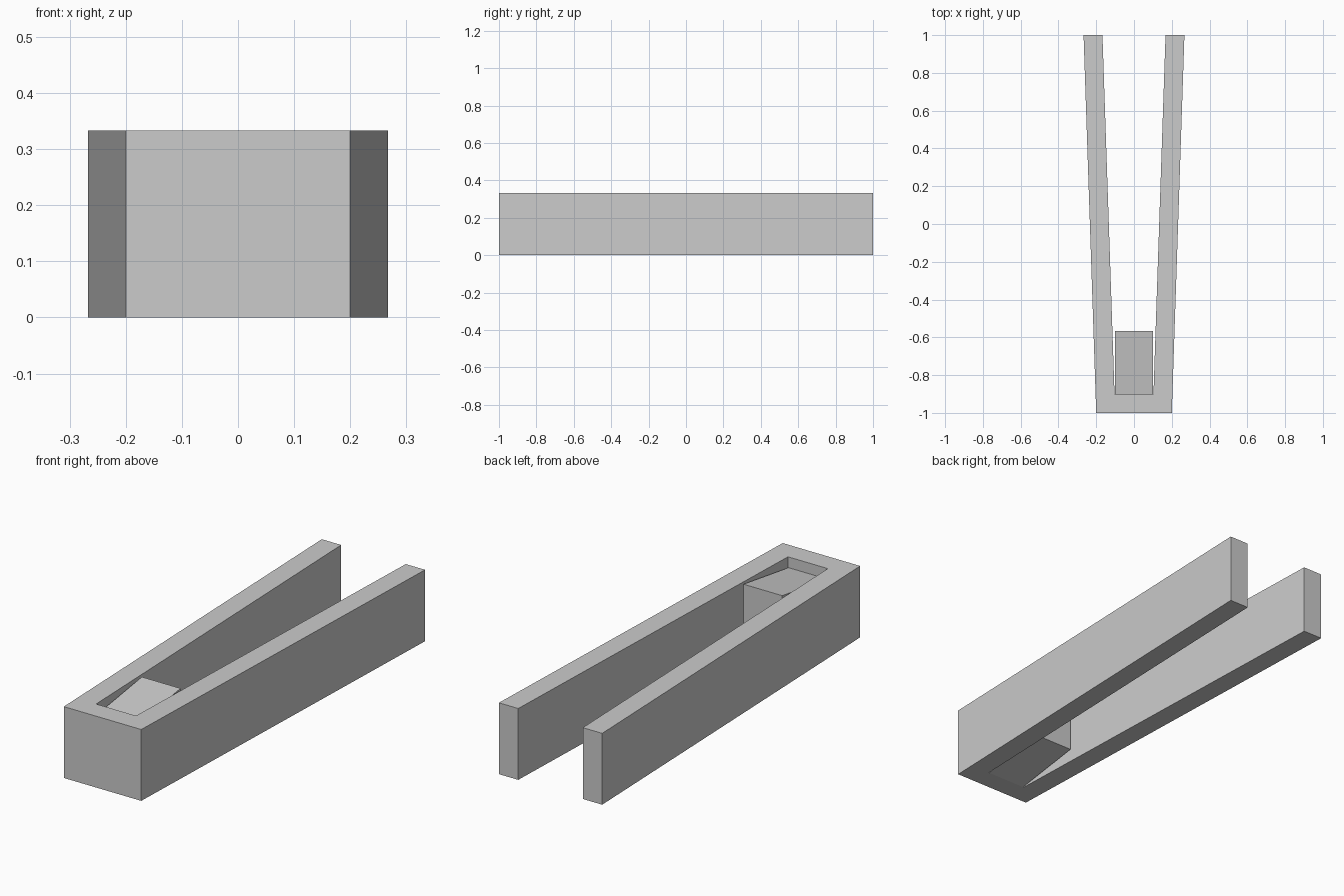
import bpy
import bmesh

cube = bpy.data.objects.get("Cube")
if cube:
    bpy.data.objects.remove(cube, do_unlink=True)

grey = bpy.data.materials.new("plain grey")
grey.use_nodes = True
colour = (0.6, 0.6, 0.6, 1.0)
grey.diffuse_color = colour
grey.node_tree.nodes["Principled BSDF"].inputs["Base Color"].default_value = colour

HEIGHT = 1 / 3


def prism(name, outline, bottom, top, lift=None):
    """Extrude a flat outline upwards; lift optionally raises the underside."""
    bm = bmesh.new()
    base = bm.faces.new([bm.verts.new((x, y, bottom)) for x, y in outline])
    made = bmesh.ops.extrude_face_region(bm, geom=[base])["geom"]
    for v in made:
        if isinstance(v, bmesh.types.BMVert):
            v.co.z = top
    if lift:
        for v in bm.verts:
            if v.co.z < top:
                v.co.z += lift(v.co.y)
    bmesh.ops.recalc_face_normals(bm, faces=bm.faces)
    mesh = bpy.data.meshes.new(name)
    bm.to_mesh(mesh)
    bm.free()
    mesh.materials.append(grey)
    obj = bpy.data.objects.new(name, mesh)
    bpy.context.collection.objects.link(obj)
    return obj


# Forked body: closed at the front, two arms spreading towards the back
half = [(0.2, -1), (0.267, 1), (0.167, 1), (0.103, -0.9)]
mirrored = [(-x, y) for x, y in reversed(half)]
prism("forked_body", half + mirrored, 0, HEIGHT)

# Block between the arms: recessed flat top, underside rising to the back
front, back = -0.9, -0.567
block = [(-0.1, front), (0.1, front), (0.1, back), (-0.1, back)]
prism("inner_block", block, 0, HEIGHT - 0.05,
      lift=lambda y: 0.05 * (y - front) / (back - front))
